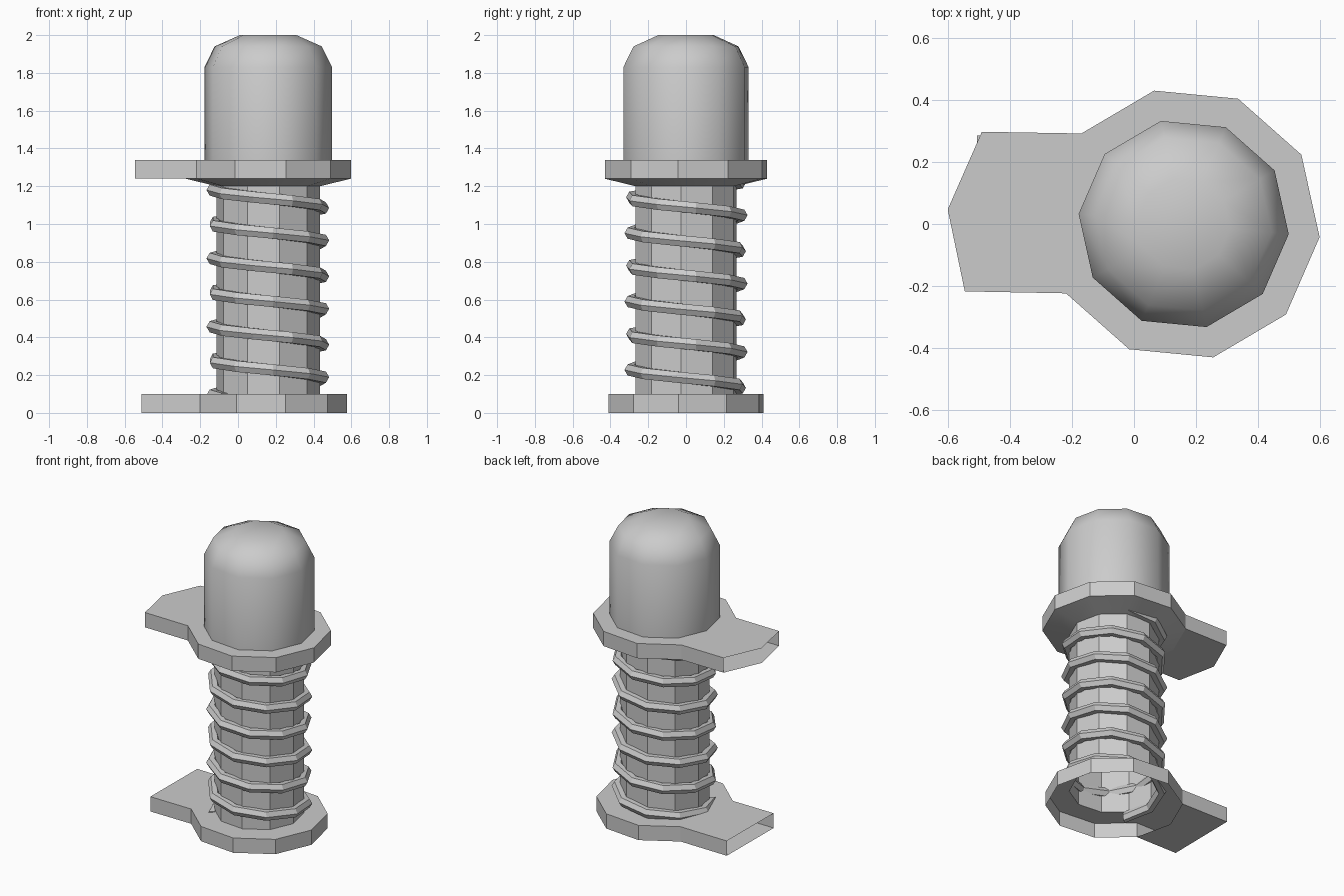
import bpy, bmesh
from math import sin, cos, pi, radians

if "Cube" in bpy.data.objects:
    bpy.data.objects.remove(bpy.data.objects["Cube"])

CX, SIDES, PHASE = 0.16, 10, radians(-5.5)


def polar(r, a, z):
    return (CX + r * cos(a), r * sin(a), z)


def corner(r, i, z):
    return polar(r, PHASE + i * 2 * pi / SIDES, z)


def finish(bm, name, smooth=False):
    bmesh.ops.remove_doubles(bm, verts=bm.verts, dist=1e-5)
    bmesh.ops.recalc_face_normals(bm, faces=bm.faces)
    mesh = bpy.data.meshes.new(name)
    bm.to_mesh(mesh)
    bm.free()
    for p in mesh.polygons:
        p.use_smooth = smooth
    ob = bpy.data.objects.new(name, mesh)
    bpy.context.collection.objects.link(ob)
    return ob


def add_lathe(bm, profile, tab_gap=False):
    """Ten-sided lathe; tab_gap leaves vertical walls open where the tab joins."""
    rings = [[bm.verts.new(corner(r, i, z)) for i in range(SIDES)] for r, z in profile]
    for (p, q), (a, b) in zip(zip(profile, profile[1:]), zip(rings, rings[1:])):
        for i in range(SIDES):
            if tab_gap and i in (4, 5) and p[0] == q[0]:
                continue
            j = (i + 1) % SIDES
            bm.faces.new((a[i], a[j], b[j], b[i]))
    return rings


def lathe(name, profile, smooth=False, cap=False):
    bm = bmesh.new()
    rings = add_lathe(bm, profile)
    if cap:
        bm.faces.new(rings[-1])
    return finish(bm, name, smooth)


def flange(name, profile, r, z0, z1, outer):
    """Ring with a side tab: top, bottom and two side walls, open at the end."""
    bm = bmesh.new()
    add_lathe(bm, profile, tab_gap=True)
    layers = []
    for z in (z0, z1):
        inner = [bm.verts.new(corner(r, i, z)) for i in (6, 5, 4)]
        tip = [bm.verts.new((x, y, z)) for x, y in outer]
        bm.faces.new(inner + tip)
        layers.append((inner, tip))
    (a, b), (c, d) = layers
    bm.faces.new((a[2], b[0], d[0], c[2]))
    bm.faces.new((a[0], b[-1], d[-1], c[0]))
    return finish(bm, name)


# Base flange, open underneath
flange("base_flange", [(0.42, 0), (0.42, 0.1), (0.275, 0.1)], 0.42, 0, 0.1,
       [(-0.505, 0.285), (-0.51, -0.21)])

# Stem
lathe("stem", [(0.275, 0.1), (0.275, 1.205)])

# Collar cone, upper flange and domed cap
lathe("collar_cone", [(0.275, 1.2), (0.44, 1.24)], smooth=True)
flange("upper_flange", [(0.44, 1.24), (0.44, 1.34), (0.34, 1.34)], 0.44, 1.24, 1.34,
       [(-0.49, 0.297), (-0.60, 0.047), (-0.545, -0.217)])
lathe("domed_cap", [(0.34, 1.34), (0.34, 1.83), (0.285, 1.94), (0.15, 2.0)],
      smooth=True, cap=True)

# Spring coil
bm = bmesh.new()
STEPS, PITCH, RAD, TUBE, N = 9.5, 0.181, 0.293, 0.034, 6
prev = None
for k in range(63):
    a = pi + (k - 4) * 2 * pi / STEPS
    z = 1.18 - PITCH * (k - 4) / STEPS
    ring = [bm.verts.new(polar(RAD + TUBE * cos(t * 2 * pi / N), a, z + TUBE * sin(t * 2 * pi / N)))
            for t in range(N)]
    if prev:
        for t in range(N):
            u = (t + 1) % N
            bm.faces.new((prev[t], prev[u], ring[u], ring[t]))
    else:
        bm.faces.new(ring)
    prev = ring
bm.faces.new(prev)
finish(bm, "spring_coil")
